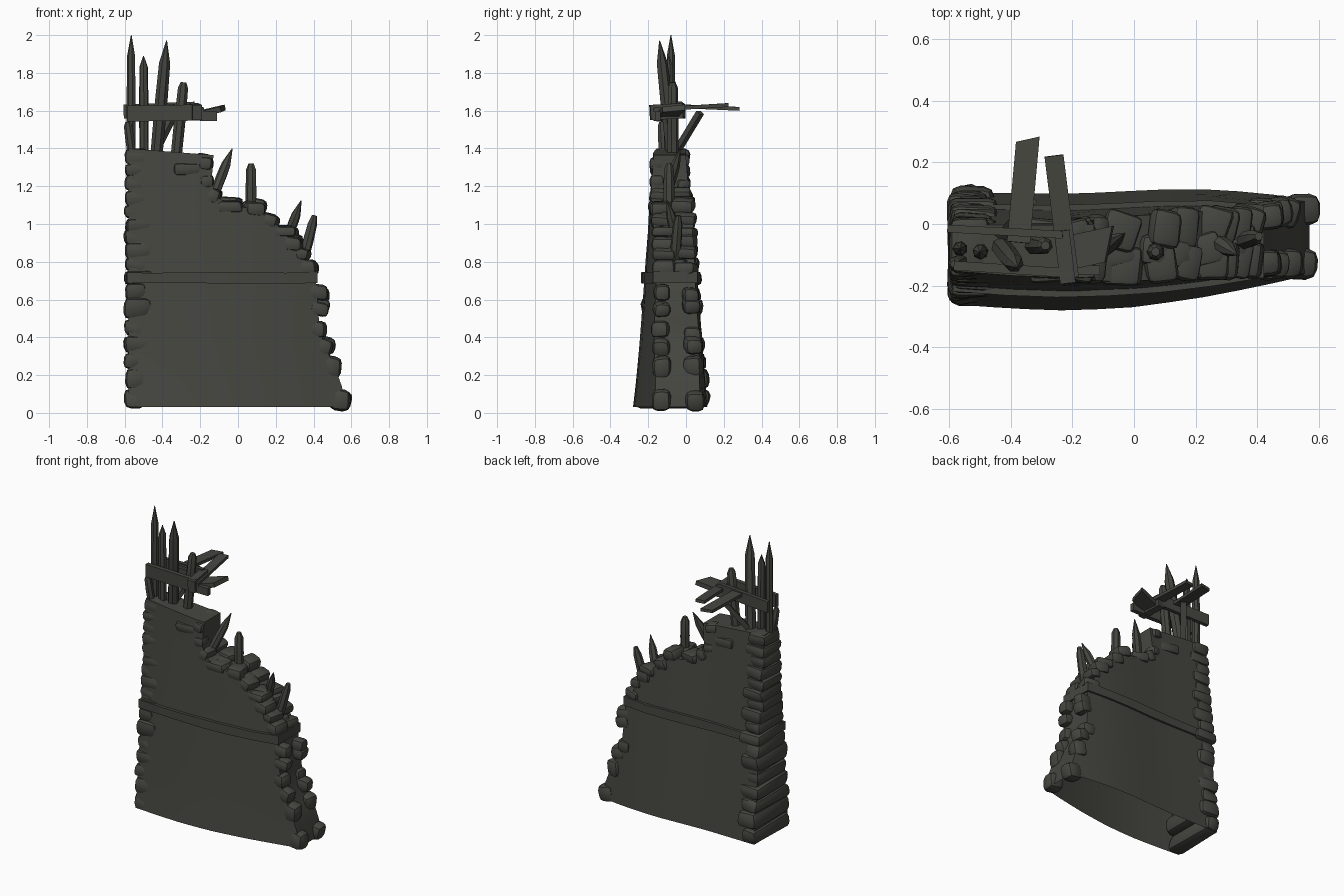
import bpy, bmesh, math, random
from mathutils import Vector, Matrix

if "Cube" in bpy.data.objects:
    bpy.data.objects.remove(bpy.data.objects["Cube"])

random.seed(7)
R = random.uniform

def material(name, col):
    m = bpy.data.materials.new(name)
    m.diffuse_color = (*col, 1)
    m.use_nodes = True
    m.node_tree.nodes["Principled BSDF"].inputs["Base Color"].default_value = m.diffuse_color
    return m

STONE = material("dark stone", (0.060, 0.061, 0.051))
WOOD = material("dark timber", (0.060, 0.060, 0.051))

def finish(name, bm, mat, angle=35):
    me = bpy.data.meshes.new(name)
    bm.to_mesh(me)
    bm.free()
    me.materials.append(mat)
    me.shade_smooth()
    me.set_sharp_from_angle(angle=math.radians(angle))
    ob = bpy.data.objects.new(name, me)
    bpy.context.collection.objects.link(ob)

def interp(pts, t):
    if t <= pts[0][0]:
        return pts[0][1]
    for (a, va), (b, vb) in zip(pts, pts[1:]):
        if t <= b:
            return va + (vb - va) * (t - a) / (b - a)
    return pts[-1][1]

# Wall shape: bowed plan, battered faces, broken right edge
FRONT = [(-.6, -.265), (-.4, -.28), (-.2, -.287), (0, -.275), (.2, -.247), (.4, -.208), (.6, -.162)]
BACK = [(-.6, .105), (-.2, .1), (.1, .115), (.27, .115), (.45, .098), (.6, .075)]
RIGHT = [(.03, .57), (.14, .55), (.25, .51), (.36, .455), (.47, .43), (.68, .415), (.8, .36),
         (.9, .29), (.96, .24), (1.03, .17), (1.08, .08), (1.1, -.03), (1.14, -.11), (1.22, -.14), (1.4, -.13)]

def front_y(x, z):
    return interp(FRONT, x) + (.112 - .06 * max(0, x + .1)) * (z / 1.38) ** .8

def back_y(x, z):
    return interp(BACK, x) - .105 * z / 1.38

def loft(rows, open_start=False):
    """Rings joined in order and capped."""
    bm = bmesh.new()
    rings = [[bm.verts.new(p) for p in r] for r in rows]
    n = len(rings[0])
    for a, b in zip(rings, rings[1:]):
        for i in range(n):
            bm.faces.new((a[i], a[(i + 1) % n], b[(i + 1) % n], b[i]))
    start = bm.faces.new(rings[0][::-1])
    bm.faces.new(rings[-1])
    bmesh.ops.recalc_face_normals(bm, faces=bm.faces)
    if open_start:
        bm.faces.remove(start)
    return bm

# Hollow wall shell, open underneath
N = 10
rows = []
for z, xr in RIGHT:
    pts = []
    for i in range(N + 1):
        u = i / N
        pts.append((-.58 + u * (xr + .58), z - (.035 * u if z > 1.3 else 0)))
    rows.append([(x, front_y(x, zz), zz) for x, zz in pts] +
                [(x, back_y(x, zz), zz) for x, zz in pts[::-1]])
finish("wall_body", loft(rows, True), STONE, 40)

# Ledge band around the wall
rows = []
for i in range(7):
    x = -.588 + i * 1.01 / 6
    f, b = front_y(x, .7) - .018, back_y(x, .7) + .014
    lo, hi = .688 + R(-.004, .004), .745 + R(-.004, .004)
    rows.append([(x, f, lo), (x, b, lo), (x, b, hi), (x, f, hi)])
finish("ledge_band", loft(rows), STONE, 20)

def stone(bm, c, size, tilt=0.0, yaw=.08):
    """Irregular rounded block added to bm."""
    vs = bmesh.ops.create_cube(bm, size=1)["verts"]
    rot = Matrix.Rotation(tilt, 3, 'Y') @ Matrix.Rotation(R(-yaw, yaw), 3, 'Z')
    for v in vs:
        p = Vector([v.co[k] * size[k] * R(.82, 1.07) for k in range(3)])
        v.co = rot @ p + Vector(c)
    edges = list({e for v in vs for e in v.link_edges})
    bmesh.ops.bevel(bm, geom=edges, offset=min(size) * .31, segments=2, profile=.5,
                    affect='EDGES', clamp_overlap=True)

# Corner stones: each runs through the whole left end
bm = bmesh.new()
LEVELS = [(.075, .1), (.18, .105), (.272, .08), (.36, .09), (.45, .085), (.55, .105), (.64, .08),
          (.715, .07), (.785, .07), (.86, .085), (.93, .065), (.995, .07), (1.065, .065), (1.14, .075),
          (1.215, .075), (1.285, .065), (1.355, .075)]
for i, (z, h) in enumerate(LEVELS):
    f, b = front_y(-.55, z) - .024 + .012 * z, back_y(-.55, z) + .034 - .01 * z
    w = (.158 if i % 2 else .125) + R(-.01, .01)
    stone(bm, (-.602 + w / 2, (f + b) / 2, z), (w, b - f, h + .012), R(-.06, .06), .03)
finish("corner_stones", bm, STONE)

# Stones along the broken edge, front and back rows: x, z, width, height, tilt
EDGE = [(-.27, 1.29, .15, .07, 0), (-.17, 1.32, .08, .07, .1), (-.165, 1.225, .08, .07, 0),
        (-.13, 1.15, .08, .08, .4), (-.035, 1.09, .13, .065, 0), (.085, 1.08, .11, .08, .1),
        (.17, 1.015, .1, .08, .3), (.25, .96, .12, .06, 0), (.29, .895, .11, .08, .1),
        (.345, .84, .08, .065, .2), (.365, .775, .115, .075, 0), (.425, .64, .11, .09, .1),
        (.43, .55, .1, .08, .2), (.42, .44, .1, .09, 0), (.455, .345, .1, .1, .3),
        (.5, .24, .1, .12, .1), (.54, .07, .115, .115, .1)]
bm = bmesh.new()
for x, z, w, h, t in EDGE:
    f, b = front_y(x, z) - .014, back_y(x, z) + .018
    d = (b - f) * (.53 if .75 < z < 1.2 else .38)
    stone(bm, (x, f + d / 2, z), (w, d, h), t, .2)
    dx, dz = (.005, -.008) if z < .15 else (R(-.015, .015), R(-.03, .025))
    stone(bm, (x + dx, b - d / 2, z + dz), (w, d, h), t + R(-.15, .15), .3)
    if .75 < z < 1.2:
        stone(bm, (x - .02, (f + b) / 2 + R(-.03, .03), z + .005), (w * .9, d * .8, h), t, .4)
finish("broken_edge_stones", bm, STONE)

# Sharpened stakes: base, tip, radius, point length
STAKES = [((-.565, -.08, 1.33), (-.565, -.08, 2.0), .024, .11),
          ((-.497, -.09, 1.33), (-.5, -.09, 1.89), .025, .06),
          ((-.435, -.07, 1.33), (-.378, -.14, 1.97), .033, .12),
          ((-.33, -.07, 1.33), (-.288, -.07, 1.75), .03, .03),
          ((-.56, -.12, 1.36), (-.585, -.13, 1.54), .024, .02),
          ((-.135, -.11, 1.13), (-.03, -.03, 1.4), .027, .09),
          ((.07, -.09, 1.06), (.07, -.09, 1.32), .029, .03),
          ((.26, -.05, .92), (.335, -.1, 1.125), .026, .08),
          ((.34, -.06, .79), (.405, -.04, 1.045), .028, .05)]
for i, (a, b, r, tip) in enumerate(STAKES):
    a, b = Vector(a), Vector(b)
    d = (b - a).normalized()
    q = d.to_track_quat('Z', 'Y')
    ends = [(a, r), (a.lerp(b, .5), r * 1.03), (b - d * tip, r * .92), (b, r * (.08 if tip > .05 else .5))]
    bm = loft([[p + q @ Vector((s * math.cos(k * math.tau / 7), s * math.sin(k * math.tau / 7), 0))
                for k in range(7)] for p, s in ends])
    finish(f"stake_{i + 1}", bm, WOOD, 30)

def plank(name, a, b, width, thick, up=(0, 0, 1), skew=0.0):
    """Board from a to b; width lies across 'up', end cut at a slant."""
    a, b = Vector(a), Vector(b)
    d = (b - a).normalized()
    s = d.cross(Vector(up)).normalized()
    u = s.cross(d)
    w, t = s * width / 2, u * thick / 2
    finish(name, loft([[a - w - t, a + w - t, a + w + t, a - w + t],
                       [b - w - t - d * skew, b + w - t + d * skew,
                        b + w + t + d * skew, b - w + t - d * skew]]), WOOD, 20)

# Platform rails, loose boards and brace
plank("front_rail", (-.585, -.135, 1.585), (-.2, -.16, 1.59), .03, .085)
plank("back_rail", (-.605, -.015, 1.595), (-.23, -.035, 1.61), .025, .075)
plank("long_board_left", (-.375, -.06, 1.625), (-.345, .275, 1.61), .075, .02, skew=.012)
plank("long_board_right", (-.21, -.175, 1.605), (-.26, .222, 1.63), .062, .02)
plank("rail_end_block", (-.215, -.19, 1.59), (-.235, -.02, 1.6), .05, .08)
plank("broken_board", (-.24, -.1, 1.575), (-.08, -.065, 1.612), .11, .03, skew=-.025)
plank("short_board", (-.2, -.15, 1.57), (-.11, -.15, 1.57), .03, .05)
plank("brace", (-.43, -.04, 1.4), (-.335, .075, 1.59), .035, .03)
